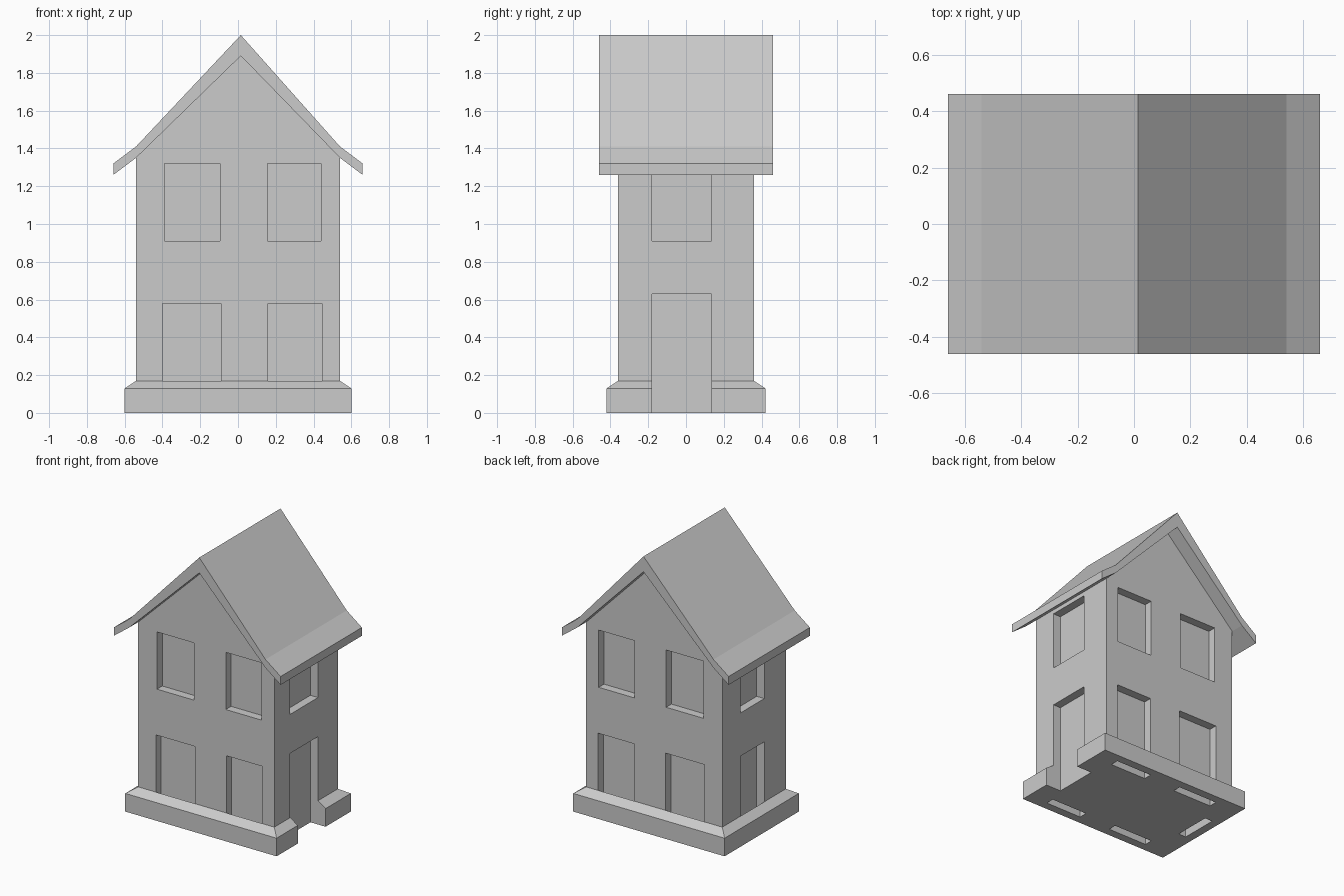
import bpy
import bmesh

cube = bpy.data.objects.get("Cube")
if cube:
    bpy.data.objects.remove(cube, do_unlink=True)

# One plain grey for the whole house
grey = bpy.data.materials.new("plain_grey")
grey.use_nodes = True
colour = (0.6, 0.6, 0.6, 1)
grey.diffuse_color = colour
grey.node_tree.nodes["Principled BSDF"].inputs["Base Color"].default_value = colour

HALF_X, HALF_Y = 0.54, 0.36   # wall half sizes
DEPTH = 0.06                  # window recess


def finish(name, bm):
    bmesh.ops.recalc_face_normals(bm, faces=bm.faces)
    mesh = bpy.data.meshes.new(name)
    bm.to_mesh(mesh)
    bm.free()
    mesh.materials.append(grey)
    obj = bpy.data.objects.new(name, mesh)
    bpy.context.collection.objects.link(obj)
    return obj


def prism(name, profile, y0, y1):
    """Extrude an x-z outline along y."""
    bm = bmesh.new()
    face = bm.faces.new([bm.verts.new((x, y0, z)) for x, z in profile])
    out = bmesh.ops.extrude_face_region(bm, geom=[face])
    moved = [v for v in out["geom"] if isinstance(v, bmesh.types.BMVert)]
    bmesh.ops.translate(bm, verts=moved, vec=(0, y1 - y0, 0))
    return finish(name, bm)


def rect_ring(name, section):
    """Sweep an (offset, z) section around the rectangle of the walls."""
    bm = bmesh.new()
    loops = [[bm.verts.new((sx * (HALF_X + o), sy * (HALF_Y + o), z)) for o, z in section]
             for sx, sy in ((-1, -1), (1, -1), (1, 1), (-1, 1))]
    n = len(section)
    for i in range(4):
        a, b = loops[i], loops[(i + 1) % 4]
        for j in range(n):
            k = (j + 1) % n
            bm.faces.new((a[j], b[j], b[k], a[k]))
    return finish(name, bm)


def carve(target, boxes):
    """Cut (x0, x1, y0, y1, z0, z1) boxes out of the target."""
    bm = bmesh.new()
    for x0, x1, y0, y1, z0, z1 in boxes:
        verts = bmesh.ops.create_cube(bm, size=1)["verts"]
        bmesh.ops.scale(bm, verts=verts, vec=(x1 - x0, y1 - y0, z1 - z0))
        bmesh.ops.translate(bm, verts=verts,
                            vec=((x0 + x1) / 2, (y0 + y1) / 2, (z0 + z1) / 2))
    cutter = finish("cutter", bm)
    cutter.hide_render = True
    mod = target.modifiers.new("openings", 'BOOLEAN')
    mod.operation, mod.solver, mod.object = 'DIFFERENCE', 'EXACT', cutter
    bpy.context.view_layer.objects.active = target
    bpy.ops.object.modifier_apply(modifier=mod.name)
    bpy.data.objects.remove(cutter, do_unlink=True)


# Walls with a pointed gable, tucked just under the roof
walls = prism("walls", [(-HALF_X, 0), (HALF_X, 0), (HALF_X, 1.37), (0.015, 1.91),
                        (-HALF_X, 1.37)], -HALF_Y, HALF_Y)

# Front and back windows share positions; the lower ones run down behind the plinth
windows = [(-0.39, -0.095, 0.91, 1.32), (0.155, 0.44, 0.91, 1.32),
           (-0.40, -0.09, -0.1, 0.58), (0.16, 0.445, -0.1, 0.58)]
recesses = []
for x0, x1, z0, z1 in windows:
    recesses.append((x0, x1, -1, DEPTH - HALF_Y, z0, z1))
    recesses.append((x0, x1, HALF_Y - DEPTH, 1, z0, z1))

# Side windows, the door on the left side and the opening opposite
for z0, z1 in ((0.91, 1.32), (-0.1, 0.63)):
    recesses.append((HALF_X - DEPTH, 1, -0.18, 0.135, z0, z1))
for z0, z1 in ((0.91, 1.32), (-0.1, 0.60)):
    recesses.append((-1, DEPTH - HALF_X, -0.115, 0.155, z0, z1))
carve(walls, recesses)

# Plinth with a sloped top, open in front of the door
plinth = rect_ring("plinth", [(0, 0), (0.06, 0), (0.06, 0.13), (0, 0.17)])
carve(plinth, [(0.5, 1, -0.18, 0.135, -0.1, 0.5)])

# Roof slab with flared eaves
prism("roof", [(-0.66, 1.32), (-0.54, 1.41), (0.015, 2.0), (0.54, 1.41), (0.66, 1.32),
               (0.66, 1.26), (0.54, 1.35), (0.015, 1.89), (-0.54, 1.35), (-0.66, 1.26)],
      -0.46, 0.46)
